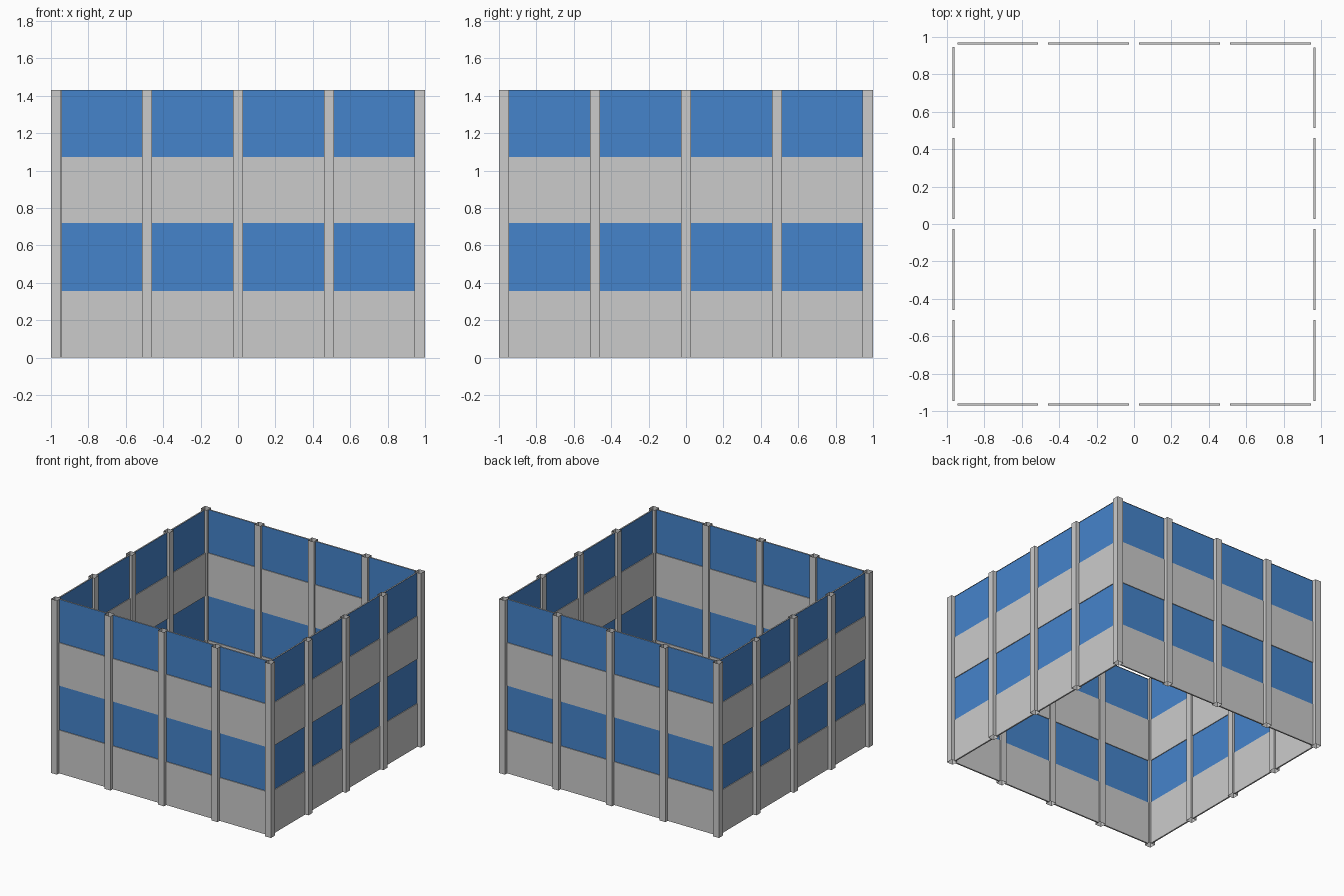
import bpy, bmesh, math
from mathutils import Matrix

if "Cube" in bpy.data.objects:
    bpy.data.objects.remove(bpy.data.objects["Cube"])

H = 1.43            # total height
P = 0.0275          # half width of a post
C = 1 - P           # post centre line
W = 0.965           # wall centre line
T = 0.006           # half thickness of a wall panel
STEP = C / 2        # post spacing

glass_mat = bpy.data.materials.new("blue_glass")
glass_mat.diffuse_color = (0.06, 0.23, 0.6, 1)
glass_mat.use_nodes = True
glass_mat.node_tree.nodes["Principled BSDF"].inputs["Base Color"].default_value = glass_mat.diffuse_color


def make(name, build, mat=None, angle=0):
    bm = bmesh.new()
    build(bm)
    bm.transform(Matrix.Rotation(angle, 4, 'Z'))
    me = bpy.data.meshes.new(name)
    bm.to_mesh(me)
    bm.free()
    if mat:
        me.materials.append(mat)
    ob = bpy.data.objects.new(name, me)
    bpy.context.collection.objects.link(ob)


def box(bm, x0, x1, y0, y1, z0, z1):
    m = Matrix.Translation(((x0 + x1) / 2, (y0 + y1) / 2, (z0 + z1) / 2))
    m = m @ Matrix.Diagonal((x1 - x0, y1 - y0, z1 - z0, 1))
    return bmesh.ops.create_cube(bm, size=1, matrix=m)["verts"]


# open-ended square post
def post(x, y):
    def build(bm):
        box(bm, x - P, x + P, y - P, y + P, 0, H)
        bm.normal_update()
        ends = [f for f in bm.faces if abs(f.normal.z) > 0.9]
        bmesh.ops.delete(bm, geom=ends, context='FACES_ONLY')
    return build


# flat rectangle, upright (glass) or lying (top edge)
def rect(*pts):
    return lambda bm: bm.faces.new([bm.verts.new(p) for p in pts])


for side, angle in (("front", 0), ("right", math.pi / 2),
                    ("back", math.pi), ("left", -math.pi / 2)):
    for i in range(4):
        # each side owns its first corner post
        px = -C + i * STEP
        make(f"{side}_post_{i + 1}", post(px, -C), angle=angle)
        x0, x1 = px + P, px + STEP - P
        # solid bands
        for name, z0, z1 in (("lower", 0, 0.355), ("upper", 0.72, 1.073)):
            make(f"{side}_{name}_panel_{i + 1}",
                 lambda bm: box(bm, x0, x1, -W - T, -W + T, z0, z1), angle=angle)
        # window bands
        for name, z0, z1 in (("lower", 0.355, 0.72), ("upper", 1.073, H)):
            make(f"{side}_{name}_window_{i + 1}",
                 rect((x0, -W, z0), (x1, -W, z0), (x1, -W, z1), (x0, -W, z1)),
                 glass_mat, angle)
        # thin edge closing the wall at the top
        make(f"{side}_top_edge_{i + 1}",
             rect((x0, -W - T, H), (x1, -W - T, H), (x1, -W + T, H), (x0, -W + T, H)),
             angle=angle)
